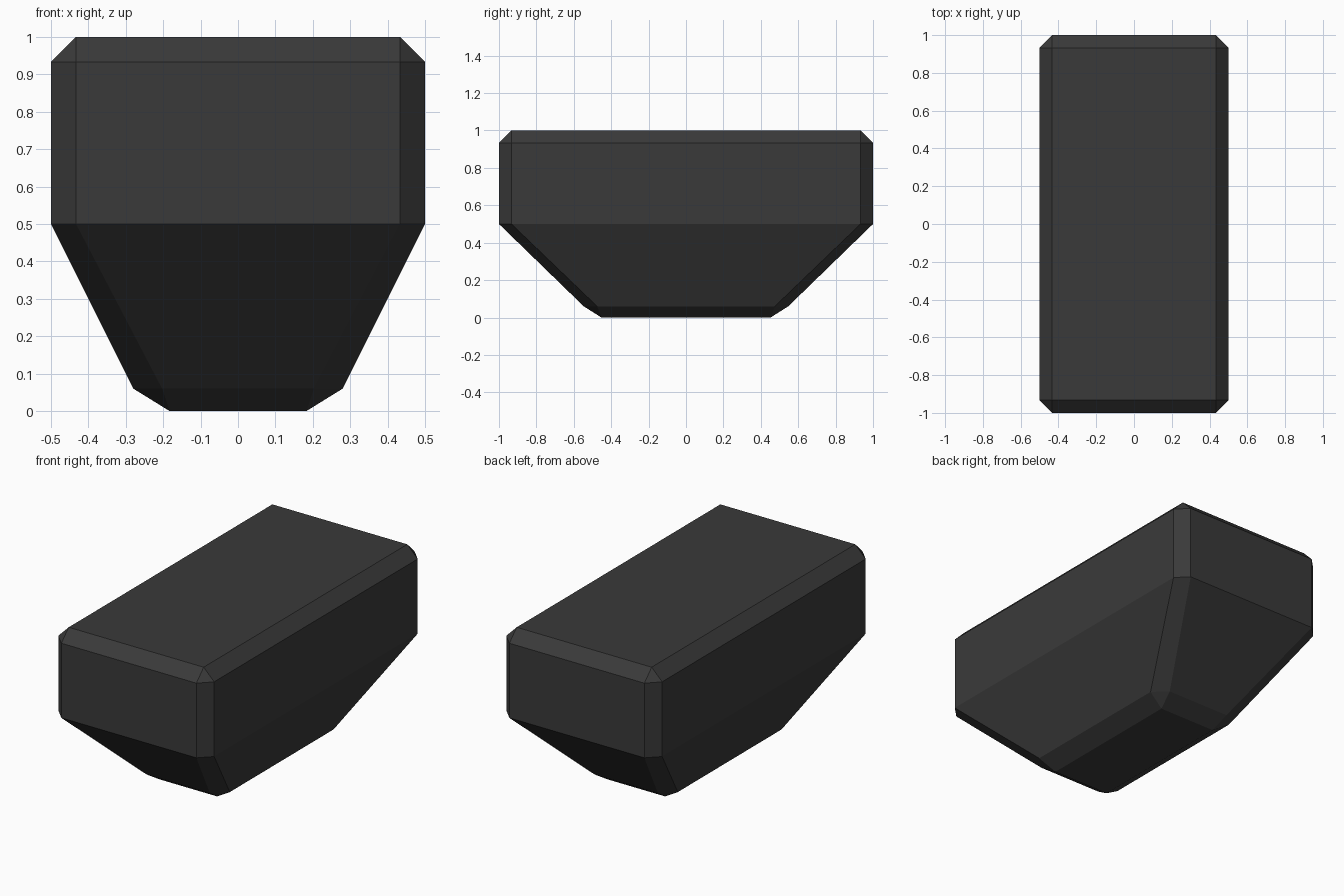
import bpy, bmesh, math
from mathutils import Vector

if "Cube" in bpy.data.objects:
    bpy.data.objects.remove(bpy.data.objects["Cube"])

# Dark grey material
grey = bpy.data.materials.new("dark grey")
grey.diffuse_color = (0.042, 0.042, 0.042, 1)
grey.use_nodes = True
grey.node_tree.nodes["Principled BSDF"].inputs["Base Color"].default_value = grey.diffuse_color


def ring(bm, z, outer_x, outer_y, inner_x, inner_y):
    """Chamfered rectangle, counter-clockwise from the +x side."""
    pts = []
    for sx, sy in ((1, 1), (-1, 1), (-1, -1), (1, -1)):
        corner = [(sx * outer_x, sy * inner_y), (sx * inner_x, sy * outer_y)]
        pts += corner if sx * sy > 0 else corner[::-1]
    return [bm.verts.new((x, y, z)) for x, y in pts]


bm = bmesh.new()

# Profile from the flat base, up the flared lower half, to the bevelled top
rings = [
    ring(bm, 0.0, 0.183, 0.452, 0.183, 0.452),
    ring(bm, 0.06, 0.28, 0.547, 0.203, 0.475),
    ring(bm, 0.5, 0.5, 1.0, 0.433, 0.933),
    ring(bm, 0.933, 0.5, 1.0, 0.433, 0.933),
    ring(bm, 1.0, 0.433, 0.933, 0.433, 0.933),
]
for low, high in zip(rings, rings[1:]):
    for i in range(8):
        j = (i + 1) % 8
        bm.faces.new((low[i], low[j], high[j], high[i]))
bm.faces.new(rings[0][::-1])
bm.faces.new(rings[-1])

# Merge the doubled corners so the bevel corners become triangles
bmesh.ops.remove_doubles(bm, verts=bm.verts[:], dist=0.0001)
bmesh.ops.recalc_face_normals(bm, faces=bm.faces[:])

mesh = bpy.data.meshes.new("tapered_block")
bm.to_mesh(mesh)
bm.free()
mesh.materials.append(grey)
block = bpy.data.objects.new("tapered_block", mesh)
bpy.context.collection.objects.link(block)
